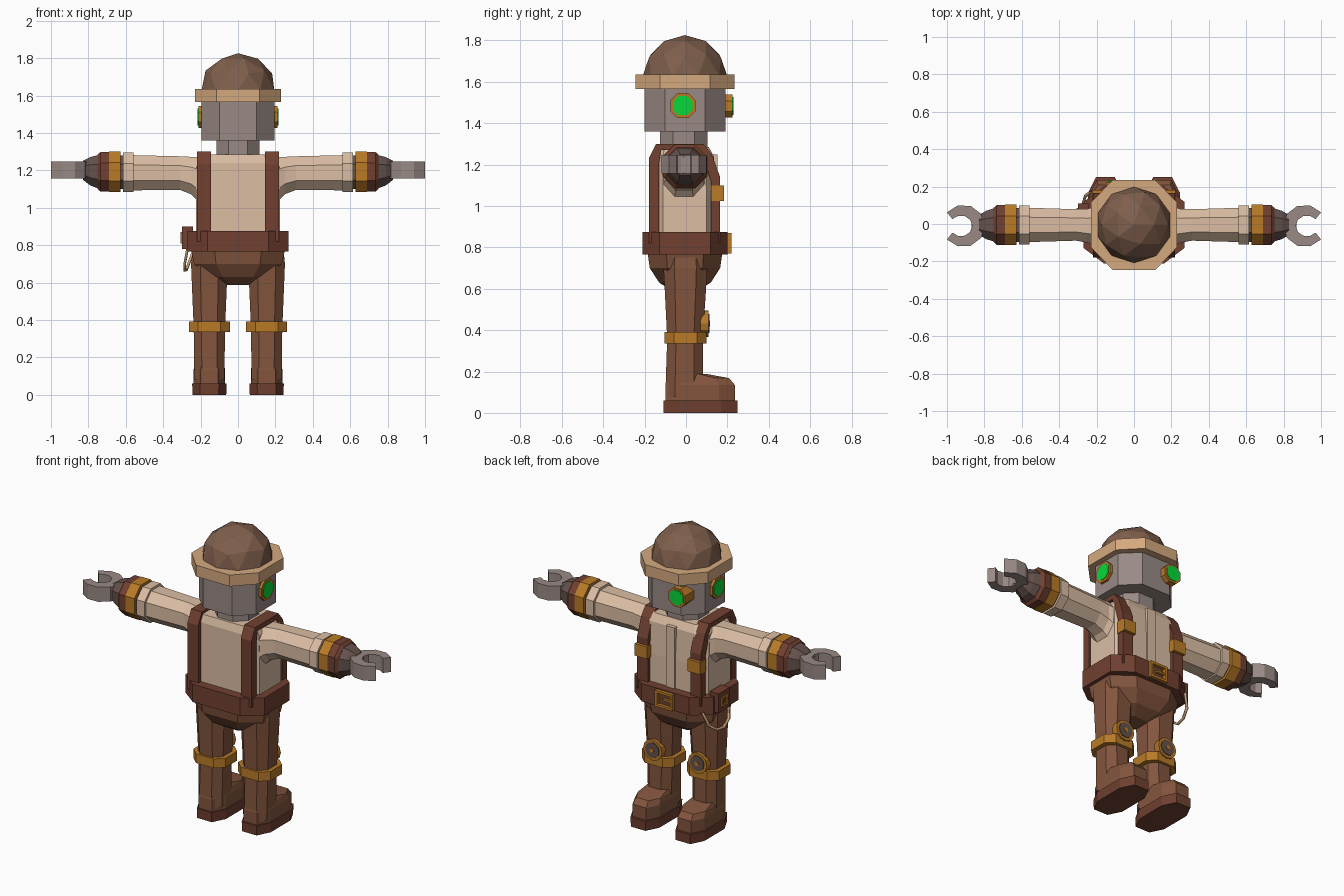
import bpy, bmesh, math
from mathutils import Vector

if "Cube" in bpy.data.objects:
    bpy.data.objects.remove(bpy.data.objects["Cube"])


def material(name, r, g, b):
    m = bpy.data.materials.new(name)
    m.diffuse_color = tuple((c / 255) ** 2.2 for c in (r, g, b)) + (1,)
    m.use_nodes = True
    m.node_tree.nodes["Principled BSDF"].inputs["Base Color"].default_value = m.diffuse_color
    return m


SHIRT = material("shirt_cloth", 218, 188, 162)
STRAP = material("dark_leather", 112, 66, 52)
TROUSER = material("trouser_cloth", 130, 86, 64)
HAT = material("hat_felt", 126, 95, 77)
BRIM = material("brim_tan", 212, 168, 126)
BRASS = material("brass", 184, 122, 44)
METAL = material("metal", 152, 137, 132)
DARK = material("dark_metal", 100, 82, 77)
GREEN = material("lens_green", 15, 215, 60)


def place(axis, p, a, b):
    return {'x': (p, a, b), 'y': (a, p, b), 'z': (a, b, p)}[axis]


def finish(name, bm, mat):
    bmesh.ops.recalc_face_normals(bm, faces=bm.faces)
    me = bpy.data.meshes.new(name)
    bm.to_mesh(me)
    bm.free()
    me.materials.append(mat)
    ob = bpy.data.objects.new(name, me)
    bpy.context.collection.objects.link(ob)
    return ob


def loft(name, mat, axis, rings, k=0.45, n=0):
    """Skin rings (position, centre a, centre b, half a, half b); chamfered octagon or n-gon."""
    if n:
        sec = [(math.cos(2 * math.pi * i / n), math.sin(2 * math.pi * i / n)) for i in range(n)]
    else:
        sec = [(1, -k), (1, k), (k, 1), (-k, 1), (-1, k), (-1, -k), (-k, -1), (k, -1)]
    bm = bmesh.new()
    loops = [[bm.verts.new(place(axis, p, ca + ha * u, cb + hb * v)) for u, v in sec]
             for p, ca, cb, ha, hb in rings]
    m = len(sec)
    for lo, hi in zip(loops, loops[1:]):
        for i in range(m):
            bm.faces.new((lo[i], lo[(i + 1) % m], hi[(i + 1) % m], hi[i]))
    bm.faces.new(loops[0])
    bm.faces.new(loops[-1])
    return finish(name, bm, mat)


def prism(name, mat, axis, lo, hi, outer, inner, closed=False):
    """Band between two outlines, extruded along an axis."""
    bm = bmesh.new()
    grid = [[bm.verts.new(place(axis, p, *q)) for p, q in
             ((lo, o), (hi, o), (hi, i), (lo, i))] for o, i in zip(outer, inner)]
    pairs = list(zip(grid, grid[1:])) + ([(grid[-1], grid[0])] if closed else [])
    for s, t in pairs:
        for j in range(4):
            bm.faces.new((s[j], s[(j + 1) % 4], t[(j + 1) % 4], t[j]))
    if not closed:
        bm.faces.new(grid[0])
        bm.faces.new(grid[-1])
    return finish(name, bm, mat)


def box(name, mat, lo, hi):
    bm = bmesh.new()
    bmesh.ops.create_cube(bm, size=1)
    lo, hi = Vector(lo), Vector(hi)
    for v in bm.verts:
        v.co = (lo + hi) / 2 + v.co * (hi - lo)
    return finish(name, bm, mat)


# Head, neck and hat
loft("neck", METAL, 'z', [(1.25, 0, -.01, .115, .115), (1.38, 0, -.01, .115, .115)])
loft("head", METAL, 'z', [(1.36, 0, -.005, .196, .195), (1.58, 0, -.005, .196, .195)], k=.5)
loft("hat_brim", BRIM, 'z', [(1.565, 0, -.005, .23, .24), (1.635, 0, -.005, .23, .24)], k=.5)
bm = bmesh.new()
bmesh.ops.create_icosphere(bm, subdivisions=2, radius=.2)
for v in bm.verts:
    v.co = Vector((v.co.x * 1.02, v.co.y * 1.02 - .005, v.co.z * .98 + 1.63))
cut = bmesh.ops.bisect_plane(bm, geom=bm.verts[:] + bm.edges[:] + bm.faces[:],
                             plane_co=(0, 0, 1.61), plane_no=(0, 0, 1), clear_inner=True)
bmesh.ops.holes_fill(bm, edges=bm.edges)
finish("hat_dome", bm, HAT)

# Lenses: one on each side of the head and one on the face
for side, s in (("right", 1), ("left", -1)):
    loft(f"{side}_lens_rim", BRASS, 'x', [(s * .18, -.015, 1.485, .06, .06), (s * .212, -.015, 1.485, .06, .06)])
    loft(f"{side}_lens", GREEN, 'x', [(s * .2, -.015, 1.485, .046, .046), (s * .216, -.015, 1.485, .046, .046)])
loft("face_lens_rim", BRASS, 'y', [(.13, -.095, 1.483, .056, .056), (.225, -.095, 1.483, .056, .056)])
loft("face_lens", GREEN, 'y', [(.21, -.095, 1.483, .044, .044), (.229, -.095, 1.483, .044, .044)])

# Torso, belt and seat
loft("shirt_body", SHIRT, 'z', [(.8, 0, -.005, .225, .15), (1.05, 0, -.005, .225, .15),
                                (1.24, 0, -.01, .22, .145), (1.285, 0, -.015, .19, .125)], k=.7)
box("shirt_placket", SHIRT, (-.03, .1, .85), (.03, .153, 1.25))
loft("belt", STRAP, 'z', [(.765, 0, -.005, .27, .205), (.875, 0, -.005, .27, .205)], k=.6)
loft("trouser_seat", TROUSER, 'z', [(.77, 0, -.005, .25, .18), (.7, 0, -.005, .235, .17),
                                    (.63, 0, -.005, .165, .125), (.588, 0, -.005, .08, .06)], k=.5)


def frame(name, mat, axis, lo, hi, c, h, t):
    outer = [(c[0] + h[0] * u, c[1] + h[1] * v) for u, v in ((-1, -1), (1, -1), (1, 1), (-1, 1))]
    inner = [(c[0] + (h[0] - t) * u, c[1] + (h[1] - t) * v) for u, v in ((-1, -1), (1, -1), (1, 1), (-1, 1))]
    prism(name, mat, axis, lo, hi, outer, inner, closed=True)


frame("belt_buckle", BRASS, 'y', .19, .22, (0, .82), (.06, .05), .015)
box("buckle_pin", BRASS, (-.05, .19, .815), (.01, .215, .827))

# Belt pouch with clasp and hanging chain
box("belt_pouch", STRAP, (-.3, 0, .78), (-.24, .11, .9))
frame("pouch_clasp", BRASS, 'x', -.307, -.29, (.055, .84), (.03, .03), .012)
cu = bpy.data.curves.new("chain_loop", 'CURVE')
cu.dimensions = '3D'
cu.bevel_depth = .009
cu.bevel_resolution = 0
sp = cu.splines.new('POLY')
pts = [(-.23, .17, .79), (-.26, .15, .71), (-.275, .1, .67), (-.285, .04, .665),
       (-.285, -.01, .7), (-.27, -.03, .78)]
sp.points.add(len(pts) - 1)
for q, co in zip(sp.points, pts):
    q.co = (*co, 1)
cu.materials.append(BRIM)
bpy.context.collection.objects.link(bpy.data.objects.new("chain_loop", cu))

for side, s in (("right", 1), ("left", -1)):
    # Suspender over the shoulder with its buckle
    outer = [(-.18, .82), (-.18, 1.23), (-.145, 1.3), (.085, 1.3), (.125, 1.25), (.165, 1.14), (.165, .82)]
    inner = [(-.13, .82), (-.13, 1.21), (-.12, 1.27), (.07, 1.27), (.09, 1.22), (.12, 1.12), (.12, .82)]
    prism(f"{side}_suspender", STRAP, 'x', s * .145, s * .218, outer, inner)
    box(f"{side}_suspender_buckle", BRASS, (s * .18 - .042, .12, 1.025), (s * .18 + .042, .183, 1.1))

    # Sleeve and cuff
    loft(f"{side}_sleeve", SHIRT, 'x', [
        (s * .17, -.01, 1.13, .11, .135), (s * .22, -.01, 1.155, .1, .115), (s * .25, -.01, 1.172, .09, .1),
        (s * .31, -.005, 1.185, .084, .09), (s * .57, -.005, 1.187, .092, .094)])
    loft(f"{side}_cuff", SHIRT, 'x', [(s * p, -.005, 1.19, .105, .105) for p in (.56, .615)])

    # Forearm rings, wrist and claw
    loft(f"{side}_forearm_core", DARK, 'x', [(s * .6, -.005, 1.19, .09, .09), (s * .66, -.005, 1.19, .09, .09)])
    loft(f"{side}_brass_ring", BRASS, 'x', [(s * p, -.005, 1.192, .108, .108) for p in (.628, .69)])
    loft(f"{side}_leather_ring", STRAP, 'x', [(s * .69, -.005, 1.192, .106, .106),
                                              (s * .735, -.005, 1.192, .106, .106),
                                              (s * .752, -.005, 1.192, .09, .09)])
    loft(f"{side}_wrist_cone", DARK, 'x', [(s * .745, -.005, 1.192, .09, .09), (s * .79, -.005, 1.195, .076, .076),
                                           (s * .83, -.005, 1.2, .052, .05)])
    loft(f"{side}_wrist", METAL, 'x', [(s * p, -.005, 1.2, .04, .035) for p in (.81, .87)])
    arc = [math.radians(40 + 35 * i) for i in range(9)]
    prism(f"{side}_claw", METAL, 'z', 1.157, 1.247,
          [(s * (.912 + .115 * math.cos(a)), -.01 + .113 * math.sin(a)) for a in arc],
          [(s * (.925 + .06 * math.cos(a)), -.01 + .056 * math.sin(a)) for a in arc])

    # Trouser leg
    x = s * .153
    loft(f"{side}_leg", TROUSER, 'z', [(.08, x, -.008, .08, .092), (.36, x, -.005, .084, .086),
                                       (.6, x, -.003, .094, .1), (.7, x, -.003, .098, .106),
                                       (.78, x, -.003, .09, .1)], k=.5)
    # Knee band with round brass gauge
    loft(f"{side}_knee_band", BRASS, 'z', [(z, x, -.003, .11, .102) for z in (.335, .392)], k=.55)
    for part, mat, y, r in (("rim", BRASS, .108, .064), ("face", DARK, .113, .047), ("hub", BRASS, .117, .014)):
        loft(f"{side}_knee_{part}", mat, 'y', [(.07, x, .432, r, r), (y, x, .432, r, r)], n=12)
    # Boot and sole
    loft(f"{side}_boot", TROUSER, 'z', [(.05, x, .068, .084, .168), (.135, x, .068, .084, .168),
                                        (.168, x, .06, .076, .148), (.188, x, .01, .066, .09)], k=.55)
    loft(f"{side}_sole", STRAP, 'z', [(0, x, .07, .09, .178), (.06, x, .07, .092, .18)], k=.55)
